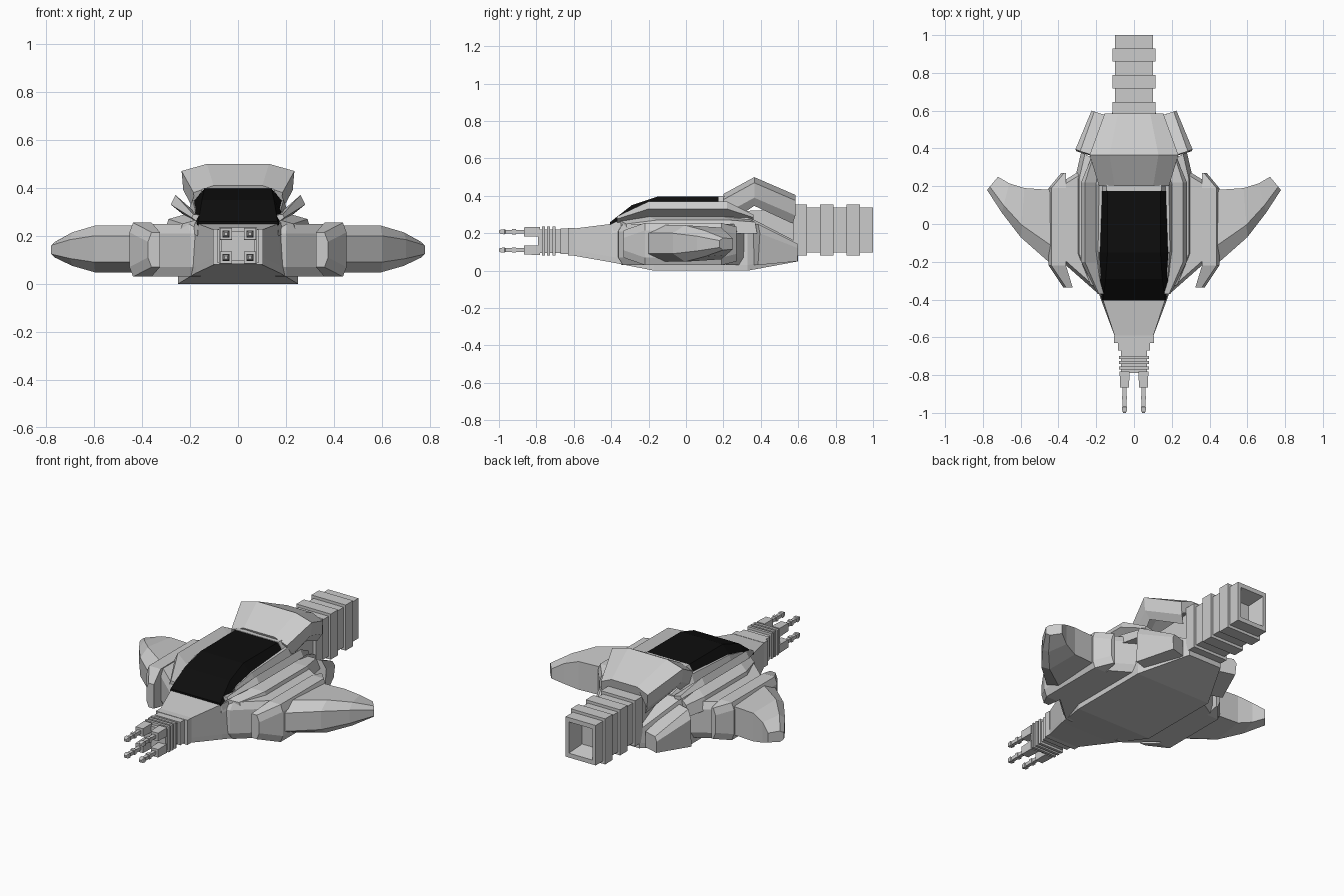
import bpy, bmesh
from math import radians, pi
from mathutils import Matrix, Vector

black = bpy.data.materials.new("canopy_black")
black.diffuse_color = (0.004, 0.004, 0.004, 1)


def finish(name, bm, mirror=False, mat=None):
    if mirror:
        geo = bm.verts[:] + bm.edges[:] + bm.faces[:]
        dup = bmesh.ops.duplicate(bm, geom=geo)["geom"]
        for v in dup:
            if isinstance(v, bmesh.types.BMVert):
                v.co.x = -v.co.x
    bmesh.ops.recalc_face_normals(bm, faces=bm.faces)
    me = bpy.data.meshes.new(name)
    bm.to_mesh(me)
    bm.free()
    ob = bpy.data.objects.new(name, me)
    bpy.context.collection.objects.link(ob)
    if mat:
        me.materials.append(mat)
    return ob


def loft(name, rings, mirror=False, mat=None):
    """Skin a list of equal-length point rings and cap both ends."""
    bm = bmesh.new()
    vs = [[bm.verts.new(p) for p in r] for r in rings]
    n = len(vs[0])
    for a, b in zip(vs, vs[1:]):
        for i in range(n):
            j = (i + 1) % n
            bm.faces.new((a[i], a[j], b[j], b[i]))
    bm.faces.new(vs[0])
    bm.faces.new(vs[-1])
    return finish(name, bm, mirror, mat)


def trap(y, wb, wt, z0, z1):
    return [(-wb, y, z0), (wb, y, z0), (wt, y, z1), (-wt, y, z1)]


def boxes(name, specs, mirror=False):
    """Several boxes given as (x0, x1, y0, y1, z0, z1) in one object."""
    bm = bmesh.new()
    for x0, x1, y0, y1, z0, z1 in specs:
        m = Matrix.Translation(((x0 + x1) / 2, (y0 + y1) / 2, (z0 + z1) / 2)) \
            @ Matrix.Diagonal((x1 - x0, y1 - y0, z1 - z0, 1))
        bmesh.ops.create_cube(bm, size=1, matrix=m)
    return finish(name, bm, mirror)


# Main hull: flat belly with a thin rim, tapering to nose and tail
hull = [(-0.6, 0.10, 0.10, 0.08, 0.225), (-0.4, 0.175, 0.165, 0.045, 0.25),
        (-0.17, 0.25, 0.23, 0.0, 0.275), (0.33, 0.25, 0.22, 0.0, 0.29),
        (0.6, 0.11, 0.10, 0.05, 0.15)]
loft("hull", [[(-w, y, z0), (w, y, z0), (w, y, z0 + 0.03), (t, y, z1),
               (-t, y, z1), (-w, y, z0 + 0.03)] for y, w, t, z0, z1 in hull])

# Upper deck framing the canopy
loft("upper_deck", [trap(*s) for s in [
    (-0.4, 0.17, 0.165, 0.2, 0.25), (-0.27, 0.21, 0.18, 0.22, 0.315),
    (-0.14, 0.23, 0.19, 0.24, 0.35), (0.21, 0.23, 0.185, 0.24, 0.365),
    (0.35, 0.2, 0.15, 0.24, 0.29)]])

# Black faceted canopy
loft("canopy", [trap(*s) for s in [
    (-0.405, 0.17, 0.165, 0.245, 0.26), (-0.29, 0.18, 0.15, 0.30, 0.35),
    (-0.15, 0.192, 0.14, 0.335, 0.397), (0.175, 0.192, 0.14, 0.335, 0.397)]],
    mat=black)
loft("canopy_rear_frame", [trap(0.175, 0.195, 0.145, 0.32, 0.40),
                           trap(0.215, 0.195, 0.145, 0.32, 0.40)])

# Tilted side rails next to the canopy
rail = [(-0.37, 0.165, 0.255, 0.35), (-0.2, 0.2, 0.27, 1.0),
        (0.22, 0.2, 0.27, 1.0), (0.36, 0.19, 0.26, 0.4)]
loft("side_rail", [[(x, y, z), (x + 0.08 * k, y, z + 0.06 * k),
                    (x + 0.06 * k, y, z + 0.10 * k), (x - 0.02, y, z + 0.03)]
                   for y, x, z, k in rail], mirror=True)

# Bent hood behind the canopy: an arched plate open below
def arch(y, z, w, dy, dz, t):
    out = [(w * 0.97, -0.11), (w, -0.03), (w * 0.55, 0)]
    out = out + [(-x, d) for x, d in reversed(out)]
    ring = [(x, y, z + d) for x, d in out]
    inner = [(x * t, y + dy, z + d * t + dz) for x, d in reversed(out)]
    return ring + inner

loft("hood", [arch(0.20, 0.41, 0.185, 0.03, -0.06, 0.85),
              arch(0.365, 0.50, 0.235, 0.0, -0.06, 0.85),
              arch(0.585, 0.405, 0.155, -0.015, -0.06, 0.85)])

# Inner wing blocks
inner = [(0.15, -0.37), (0.20, -0.36), (0.37, -0.21), (0.37, 0.23),
         (0.24, 0.31), (0.15, 0.31)]
def inset(pts, z, k=1.0):
    cx = sum(p[0] for p in pts) / len(pts)
    return [(cx + (x - cx) * k, y * k, z) for x, y in pts]

loft("inner_wing_block", [inset(inner, 0.03, 0.93), inset(inner, 0.07),
                          inset(inner, 0.21), inset(inner, 0.25, 0.93)],
     mirror=True)
# Raised strips between hull and blocks
loft("shoulder_strip", [[(x, y, 0.2), (x + 0.09, y + 0.05, 0.2),
                         (x + 0.07, y + 0.04, z), (x, y, z + 0.02)]
                        for x, y, z in [(0.16, -0.36, 0.25), (0.22, -0.2, 0.27),
                                        (0.22, 0.2, 0.27), (0.19, 0.33, 0.26)]],
     mirror=True)

# Outer wing collars with swept front blades
collar = [(0.325, 0.375, -0.335, 0.07, 0.215), (0.36, 0.452, -0.22, 0.03, 0.255),
          (0.36, 0.452, 0.19, 0.03, 0.255), (0.36, 0.385, 0.27, 0.05, 0.235)]
loft("wing_collar", [[(a, y, z0), (b - 0.015, y, z0), (b, y, z0 + 0.04),
                      (b, y, z1 - 0.04), (b - 0.015, y, z1), (a, y, z1)]
                     for a, b, y, z0, z1 in collar], mirror=True)

# Stub wings: blunt leading edge, thick trailing face, raked tip
wing = [(0.43, 0.43, -0.22, 0.18, 0.048, 0.243), (0.60, 0.58, -0.07, 0.19, 0.048, 0.243),
        (0.70, 0.66, 0.06, 0.215, 0.075, 0.215), (0.778, 0.72, 0.18, 0.25, 0.11, 0.175)]
rings = []
for xf, xb, yf, yb, z0, z1 in wing:
    q = (z1 - z0) * 0.22
    xm, ym = xf + (xb - xf) * 0.25, yf + (yb - yf) * 0.25
    rings.append([(xf, yf, z0 + q), (xm, ym, z0), (xb, yb, z0 + q * 0.3),
                  (xb, yb, z1 - q * 0.3), (xm, ym, z1), (xf, yf, z1 - q)])
loft("stub_wing", rings, mirror=True)

# Rear flank pods, angled in toward the engine
loft("rear_pod", [
    [(0.19, 0.35, 0.03), (0.305, 0.385, 0.03), (0.31, 0.395, 0.2),
     (0.285, 0.385, 0.25), (0.19, 0.355, 0.25)],
    [(0.13, 0.57, 0.05), (0.22, 0.595, 0.05), (0.225, 0.6, 0.12),
     (0.21, 0.595, 0.145), (0.13, 0.57, 0.145)]], mirror=True)

# Ribbed square engine with hollow nozzle
prof = [(0.2, 0.095), (0.575, 0.095)]
for k in range(3):
    y = 0.575 + 0.142 * k
    prof += [(y, 0.114), (y + 0.071, 0.114), (y + 0.071, 0.1), (y + 0.142, 0.1)]
prof[-1] = (1.0, 0.1)
prof += [(1.0, 0.078), (0.9, 0.06)]
loft("engine", [trap(y, w, w, 0.217 - w * 1.2, 0.217 + w * (1.2 if y > 0.57 else 1.02))
                for y, w in prof])

# Nose collar and ribbed gun block
boxes("nose_collar", [(-0.105, 0.105, -0.63, -0.59, 0.08, 0.228)])
boxes("gun_block", [(-0.07, 0.07, -0.79, -0.62, 0.095, 0.22)] +
      [(-0.08, 0.08, y, y + 0.016, 0.082, 0.235) for y in (-0.77, -0.742, -0.714)] +
      [(-0.085, 0.085, -0.67, -0.63, 0.088, 0.226)])

# Four forked arms with stepped barrels
for x in (-0.05, 0.05):
    for z, row in ((0.11, "lower"), (0.208, "upper")):
        side = "left" if x < 0 else "right"
        steps = [(-0.78, 0.026), (-0.865, 0.024), (-0.865, 0.01), (-0.91, 0.01),
                 (-0.91, 0.014), (-0.93, 0.014), (-0.93, 0.01), (-0.965, 0.01),
                 (-0.97, 0.014), (-0.99, 0.012), (-1.0, 0.007)]
        loft(f"gun_{row}_{side}", [[(x - r, y, z - r), (x + r, y, z - r),
                                    (x + r, y, z + r), (x - r, y, z + r)]
                                   for y, r in steps])
